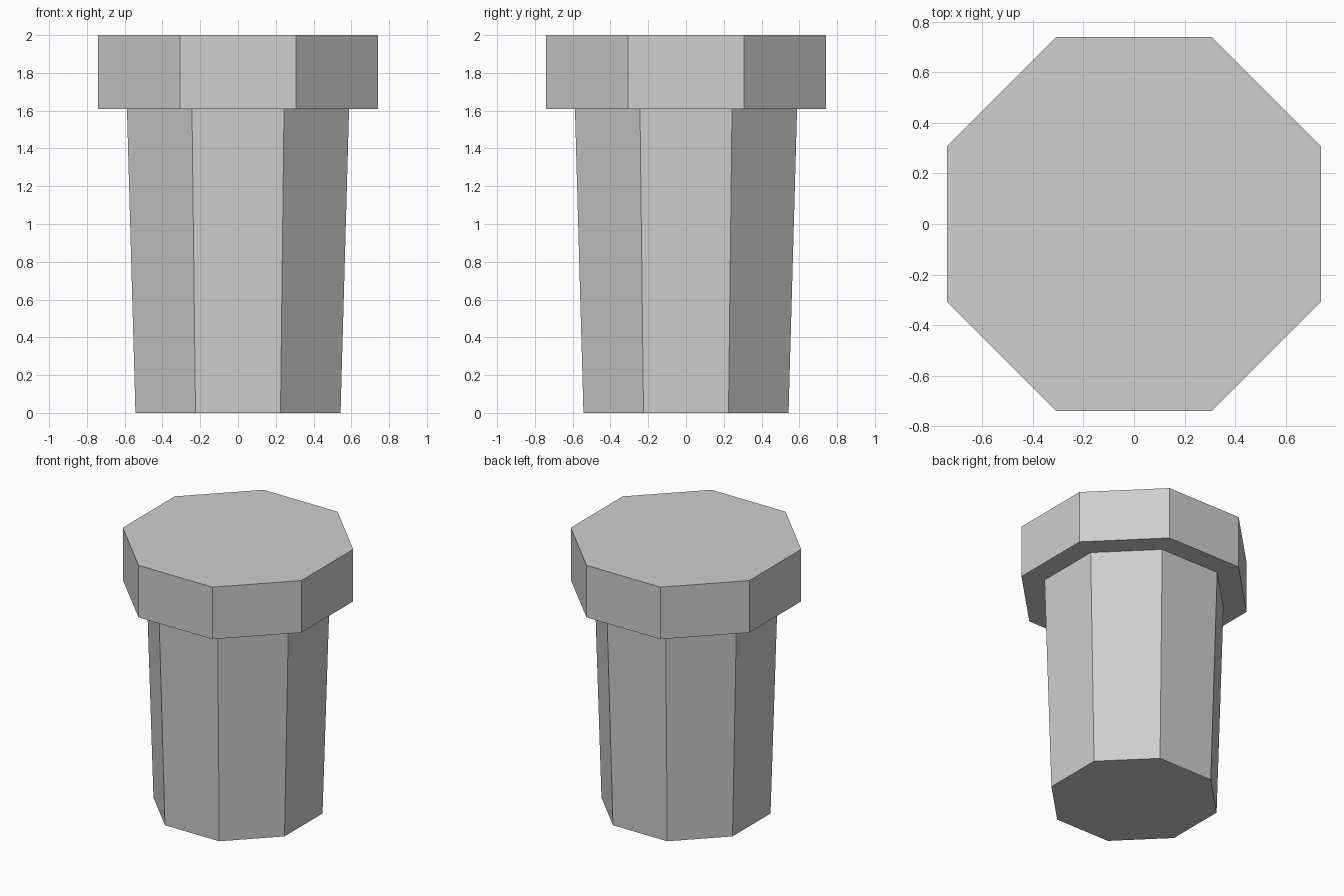
import bpy
import math

cube = bpy.data.objects.get("Cube")
if cube:
    bpy.data.objects.remove(cube, do_unlink=True)

SIDES = 8
GREY = (0.62, 0.62, 0.62, 1.0)

material = bpy.data.materials.new("light_grey")
material.use_nodes = True
material.diffuse_color = GREY
bsdf = next(n for n in material.node_tree.nodes if n.type == "BSDF_PRINCIPLED")
bsdf.inputs["Base Color"].default_value = GREY


def octagon_part(name, bottom, top, z0, z1):
    """Tapered octagon with flat sides facing the axes, sized by half-widths."""
    to_corner = 1 / math.cos(math.pi / SIDES)
    bpy.ops.mesh.primitive_cone_add(
        vertices=SIDES, radius1=bottom * to_corner, radius2=top * to_corner,
        depth=z1 - z0, location=(0, 0, (z0 + z1) / 2),
        rotation=(0, 0, math.pi / SIDES))
    part = bpy.context.object
    part.name = name
    part.data.materials.append(material)
    bpy.ops.object.transform_apply(location=False, rotation=True, scale=False)
    return part


# Slightly tapered shaft and the wider cap resting on it
octagon_part("shaft", 0.543, 0.588, 0.0, 1.61)
octagon_part("cap", 0.74, 0.74, 1.61, 2.0)
